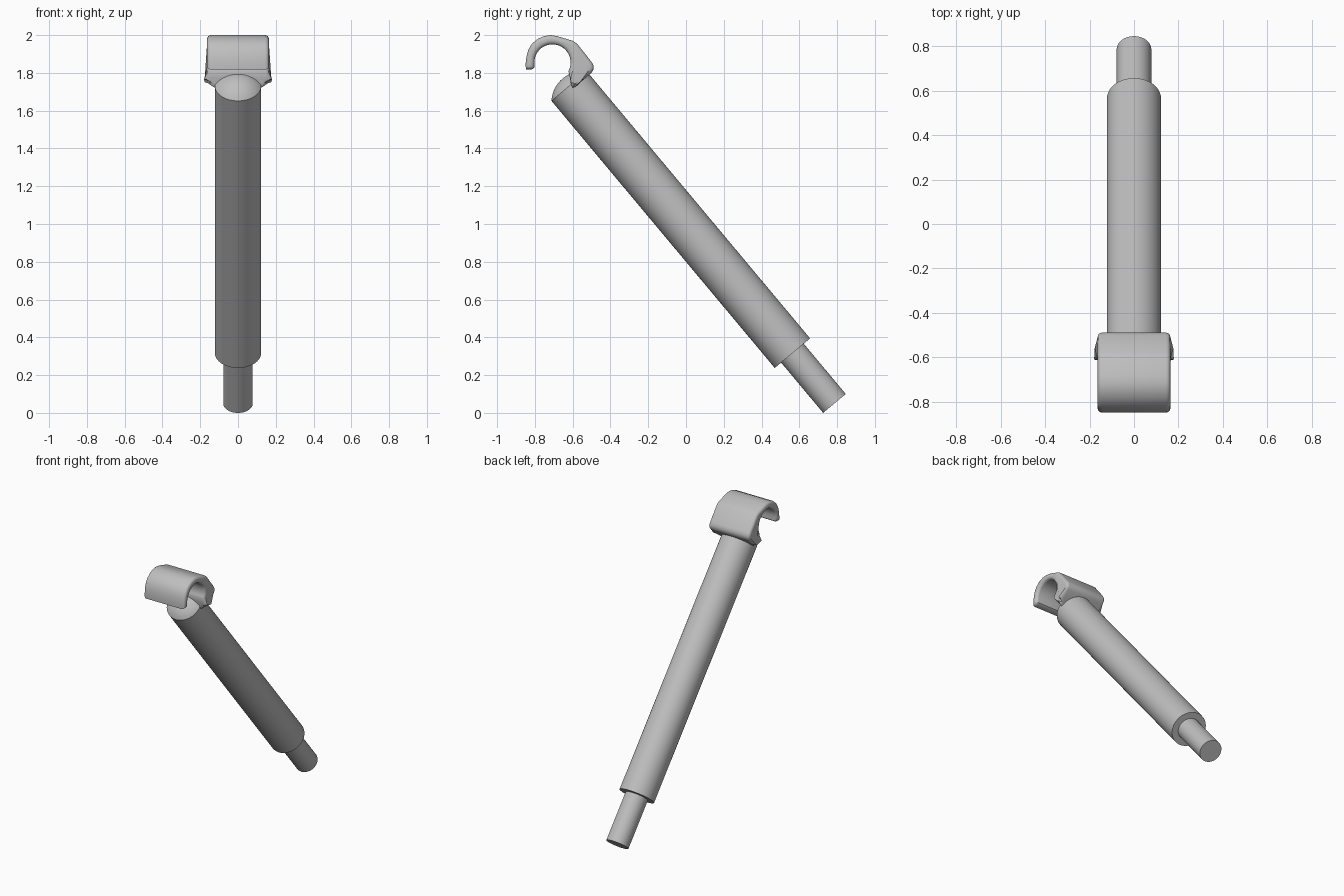
import bpy, bmesh
from math import sin, cos, radians, sqrt, tau
from mathutils import Matrix

cube = bpy.data.objects.get("Cube")
if cube:
    bpy.data.objects.remove(cube, do_unlink=True)

grey = bpy.data.materials.new("light grey")
grey.use_nodes = True
COLOR = (0.52, 0.52, 0.52, 1)
grey.diffuse_color = COLOR
next(n for n in grey.node_tree.nodes if n.type == 'BSDF_PRINCIPLED').inputs["Base Color"].default_value = COLOR


def finish(name, bm, angle):
    """Turn a bmesh into a smooth-shaded object with sharp edges kept."""
    bmesh.ops.recalc_face_normals(bm, faces=bm.faces)
    mesh = bpy.data.meshes.new(name)
    bm.to_mesh(mesh)
    bm.free()
    mesh.materials.append(grey)
    obj = bpy.data.objects.new(name, mesh)
    bpy.context.collection.objects.link(obj)
    bpy.ops.object.select_all(action='DESELECT')
    obj.select_set(True)
    bpy.context.view_layer.objects.active = obj
    bpy.ops.object.shade_smooth_by_angle(angle=radians(angle))
    return obj


def lathe(name, profile, placement):
    """Spin (radius, height) points around z, then place the result."""
    bm = bmesh.new()
    verts = [bm.verts.new((r, 0, h)) for r, h in profile]
    edges = [bm.edges.new(pair) for pair in zip(verts, verts[1:])]
    bmesh.ops.spin(bm, geom=verts + edges, cent=(0, 0, 0), axis=(0, 0, 1),
                   angle=tau, steps=64, use_duplicate=False)
    bmesh.ops.remove_doubles(bm, verts=bm.verts, dist=0.0002)
    bm.transform(placement)
    return finish(name, bm, 25)


# Slanted axis shared by the rod and the sleeve
axis = Matrix.Translation((0, 0.786, 0.05)) @ Matrix.Rotation(radians(39.9), 4, 'X')

# Thin rod at the foot
ROD = 0.078
lathe("lower_rod", [(0, 0), (ROD, 0), (ROD, 0.42), (0, 0.42)], axis)

# Thick sleeve with a shallow domed end
R, START, END, RISE = 0.122, 0.347, 2.19, 0.053
ball = (R * R + RISE * RISE) / (2 * RISE)
dome = [(R * cos(i * tau / 40), 0) for i in range(11)]
dome = [(r, END + RISE - ball + sqrt(ball * ball - r * r)) for r, _ in dome]
lathe("main_sleeve", [(0, START), (R, START)] + dome, axis)

# Clip: side outline as (y, z, half width)
W = 0.164
outer = [(-0.848, 1.818), (-0.849, 1.85), (-0.844, 1.89), (-0.834, 1.924), (-0.815, 1.955),
         (-0.785, 1.98), (-0.75, 1.995), (-0.715, 2.0), (-0.68, 1.994), (-0.60, 1.97),
         (-0.577, 1.955), (-0.50, 1.858), (-0.489, 1.838), (-0.491, 1.815), (-0.503, 1.797)]
outline = [(y, z, W) for y, z in outer]
outline += [(-0.555, 1.753, 0.158), (-0.58, 1.73, 0.143), (-0.603, 1.712, 0.12),
            (-0.609, 1.74, 0.148), (-0.614, 1.77, 0.16)]
for i in range(25):
    a = radians(-28 + 208 * i / 24)
    outline.append((-0.707 + 0.096 * cos(a), 1.855 + 0.096 * sin(a), W))
outline.append((-0.803, 1.828, W))
outline.append((-0.815, 1.819, W))

bm = bmesh.new()
sides = [[bm.verts.new((s * w, y, z)) for y, z, w in outline] for s in (-1, 1)]
left, right = sides
caps = [bm.faces.new(ring) for ring in sides]
for i in range(len(outline)):
    j = (i + 1) % len(outline)
    bm.faces.new((left[i], left[j], right[j], right[i]))
bmesh.ops.recalc_face_normals(bm, faces=bm.faces)
rim = list({e for cap in caps for e in cap.edges})
bmesh.ops.bevel(bm, geom=rim, offset=0.02, segments=4, profile=0.5,
                affect='EDGES', clamp_overlap=False)
finish("hook_clip", bm, 42)
